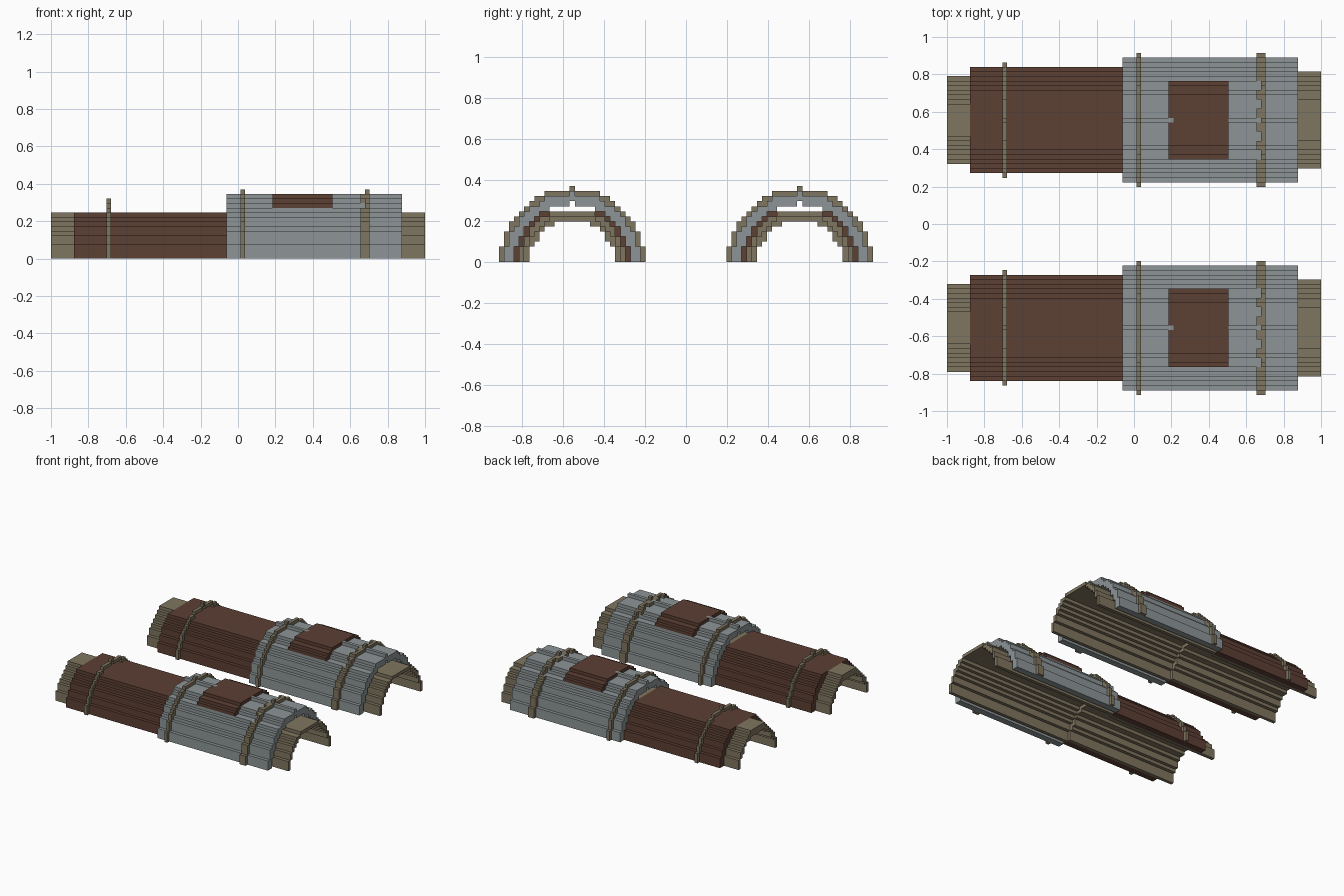
import bpy
import bmesh

if "Cube" in bpy.data.objects:
    bpy.data.objects.remove(bpy.data.objects["Cube"])

U = 2 / 81          # block size
CENTRE = 22.5       # blocks from the middle to each arch axis


def material(name, rgb):
    m = bpy.data.materials.new(name)
    m.diffuse_color = (*rgb, 1)
    m.use_nodes = True
    m.node_tree.nodes["Principled BSDF"].inputs["Base Color"].default_value = m.diffuse_color
    return m


TAN = material("tan", (0.215, 0.18, 0.115))
GREY = material("grey", (0.27, 0.30, 0.31))
BROWN = material("brown", (0.108, 0.05, 0.034))


def inside(d, k, r):
    return d * d + k * k <= r * r or (abs(d) == r and k <= 2)


def ring(outer, inner, top=99):
    """Stepped half ring of blocks, as (sideways, up) cells."""
    return {(d, k) for d in range(-outer, outer + 1) for k in range(outer + 1)
            if k <= top and inside(d, k, outer) and not inside(d, k, inner)}


def row(half, k):
    return {(d, k) for d in range(-half, half + 1)}


def build(name, mat, runs):
    """Extrude cell sets along x; runs = [(start, end, cells)]. Mirrored to both arches."""
    bm = bmesh.new()
    for x0, x1, cells in runs:
        def quad(pts):
            bm.faces.new([bm.verts.new(((x - 40.5) * U, (y - CENTRE) * U, z * U))
                          for x, y, z in pts])
        for d, k in cells:
            a, b, c, e = d - 0.5, d + 0.5, k, k + 1
            quad([(x0, a, c), (x0, a, e), (x0, b, e), (x0, b, c)])
            quad([(x1, a, c), (x1, b, c), (x1, b, e), (x1, a, e)])
            if (d - 1, k) not in cells:
                quad([(x0, a, c), (x1, a, c), (x1, a, e), (x0, a, e)])
            if (d + 1, k) not in cells:
                quad([(x0, b, c), (x0, b, e), (x1, b, e), (x1, b, c)])
            if (d, k - 1) not in cells:
                quad([(x0, a, c), (x0, b, c), (x1, b, c), (x1, a, c)])
            if (d, k + 1) not in cells:
                quad([(x0, a, e), (x1, a, e), (x1, b, e), (x0, b, e)])
    bmesh.ops.remove_doubles(bm, verts=bm.verts, dist=1e-5)
    me = bpy.data.meshes.new(name)
    bm.to_mesh(me)
    bm.free()
    me.materials.append(mat)
    ob = bpy.data.objects.new(name, me)
    bpy.context.collection.objects.link(ob)
    mirror = ob.modifiers.new("both_arches", 'MIRROR')
    mirror.use_axis = (False, True, False)
    mirror.use_mirror_merge = False


# inner linings, flat on top
narrow = ring(9, 8, 8) | row(4, 8)
build("narrow_lining", TAN, [(0, 5, narrow | row(3, 9)), (5, 38, narrow)])
build("wide_lining", TAN, [(38, 81, ring(10, 9, 9) | row(4, 9))])

# brown cover with a flat roof
build("brown_cover", BROWN, [(5, 38, ring(11, 9, 9) | row(6, 9))])

# grey shell, its ridge interrupted by the roof patch
shell = ring(13, 11)
ridge = {(0, 13)}
build("grey_shell", GREY, [(38, 49, shell), (49, 61, shell - ridge), (61, 76, shell)])

# roof patch, one block proud of the shell
patch = {c for c in ring(14, 13) if abs(c[0]) <= 8 and c[1] < 14}
build("roof_patch", BROWN, [(48, 61, patch), (49, 61, ridge)])

# straps
build("front_strap", TAN, [(12, 13, ring(12, 11))])
strap = ring(14, 13)
build("middle_strap", TAN, [(41, 42, strap)])
notched = {c for c in strap if abs(c[0]) > 8 or (abs(c[0]) + 1) // 2 % 2}
build("rear_strap", TAN, [(67, 68, notched), (68, 69, strap)])
